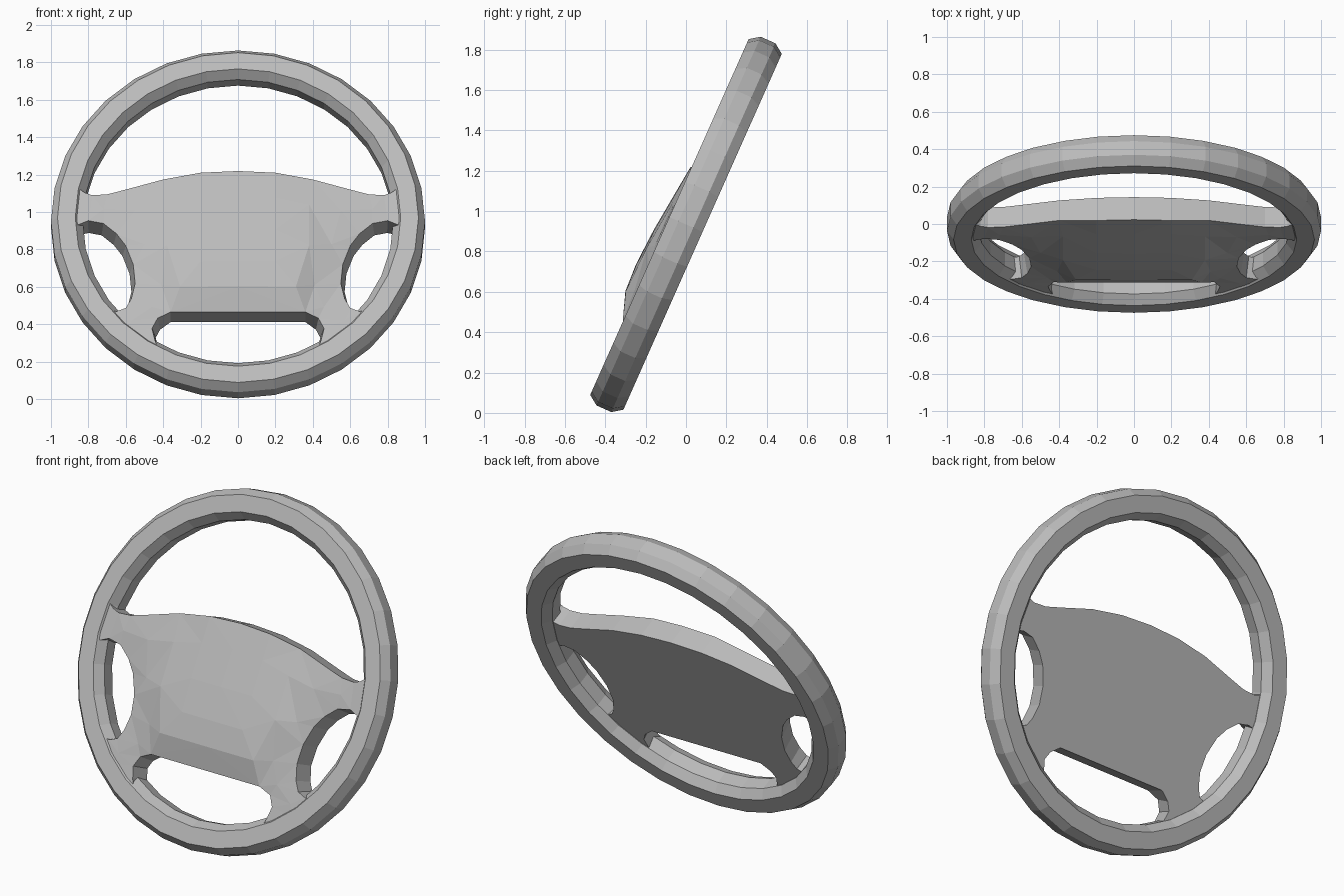
import bpy, bmesh, math
from mathutils import Vector
from mathutils.geometry import delaunay_2d_cdt

if "Cube" in bpy.data.objects:
    bpy.data.objects.remove(bpy.data.objects["Cube"])

TILT = math.radians(66)      # wheel plane leans back 24 degrees
CENTRE = (0, 0, 0.934)
BACK = -0.037                # flat rear plane of the hub

grey = bpy.data.materials.new("grey_plastic")
grey.diffuse_color = (0.5, 0.5, 0.5, 1)
grey.use_nodes = True
grey.node_tree.nodes["Principled BSDF"].inputs["Base Color"].default_value = grey.diffuse_color


def finish(name, bm):
    bmesh.ops.recalc_face_normals(bm, faces=bm.faces)
    me = bpy.data.meshes.new(name)
    bm.to_mesh(me)
    bm.free()
    me.materials.append(grey)
    ob = bpy.data.objects.new(name, me)
    ob.location = CENTRE
    ob.rotation_euler = (TILT, 0, 0)
    bpy.context.collection.objects.link(ob)


# Rim: eight-sided section swept around 32 segments
section = [(1, .04), (.965, .09), (.87, .09), (.83, .04),
           (.83, -.04), (.87, -.09), (.965, -.09), (1, -.04)]
SEG = 32
bm = bmesh.new()
rings = []
for i in range(SEG):
    a = 2 * math.pi * i / SEG
    rings.append([bm.verts.new((r * math.cos(a), r * math.sin(a), h)) for r, h in section])
for i in range(SEG):
    p, q = rings[i], rings[(i + 1) % SEG]
    for j in range(8):
        k = (j + 1) % 8
        bm.faces.new((p[j], q[j], q[k], p[k]))
finish("rim", bm)

# Hub outline, right half, from top centre down to bottom centre
half = [(0, .27), (.2, .26), (.4, .227), (.6, .168), (.7, .14), (.78, .135), (.82, .15),
        (.87, .19), (.9, .07), (.895, -.055), (.80, -.014), (.72, -.03), (.65, -.09),
        (.60, -.16), (.56, -.27), (.55, -.38), (.57, -.47), (.6, -.525), (.65, -.545),
        (.72, -.53), (.60, -.665), (.42, -.785), (.445, -.71), (.46, -.645),
        (.43, -.585), (.36, -.555)]
outline = half + [(-x, u) for x, u in reversed(half[1:])]

# Inner points of the padded front: x, height along the wheel, bulge
inner = [(0, .12, .112), (0, -.09, .135), (0, -.28, .146), (0, -.424, .140),
         (.2, .11, .110), (.2, -.09, .132), (.2, -.28, .144), (.31, -.424, .138),
         (.38, .07, .104), (.38, -.18, .130), (.41, -.40, .100), (.46, -.52, .085),
         (.55, .04, .094), (.50, -.16, .098), (.72, .05, .085), (.57, -.60, .082)]
inner += [(-x, u, n) for x, u, n in inner if x > 0]


def edge_height(x):
    return .095 if abs(x) < .37 else .08


count = len(outline)
points = [Vector(p) for p in outline] + [Vector(p[:2]) for p in inner]
heights = [edge_height(p[0]) for p in outline] + [p[2] for p in inner]
co, _, tris, orig, _, _ = delaunay_2d_cdt(points, [], [list(range(count))], 1, 1e-5)


def drafted(i):
    """Widen the rear outline a little around the openings."""
    p = points[i]
    if abs(p.x) < .38 or p.y > .1 or p.length > .85:
        return p
    t = (points[(i + 1) % count] - points[i - 1]).normalized()
    return p + Vector((-t.y, t.x)) * .02


# Hub: padded front, flat back and walls between
bm = bmesh.new()
front, back = [], []
for i, p in enumerate(co):
    src = orig[i][0]
    b = drafted(src) if src < count else p
    front.append(bm.verts.new((p.x, p.y, heights[src])))
    back.append(bm.verts.new((b.x, b.y, BACK)))
use = {}
for t in tris:
    bm.faces.new([front[i] for i in t])
    bm.faces.new([back[i] for i in reversed(t)])
    for a, b in zip(t, list(t[1:]) + [t[0]]):
        use.setdefault(tuple(sorted((a, b))), []).append((a, b))
for sides in use.values():
    if len(sides) == 1:
        a, b = sides[0]
        bm.faces.new((front[b], front[a], back[a], back[b]))
bmesh.ops.delete(bm, geom=[v for v in bm.verts if not v.link_faces], context='VERTS')
finish("hub_and_spokes", bm)
